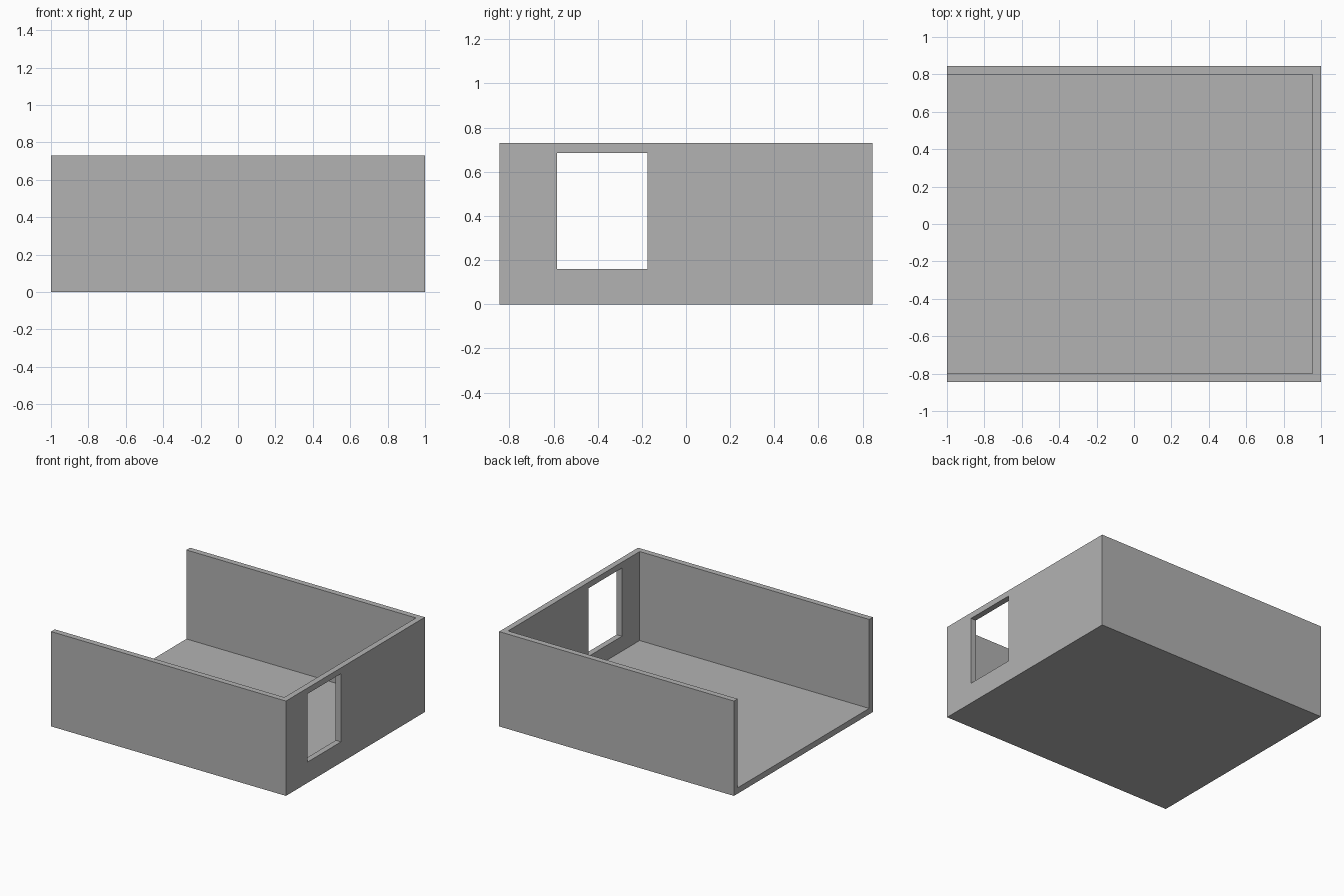
import bpy
import bmesh
from mathutils import Matrix, Vector

cube = bpy.data.objects.get("Cube")
if cube:
    bpy.data.objects.remove(cube, do_unlink=True)

# Overall size and shell thickness
LENGTH, WIDTH, HEIGHT = 2.0, 1.69, 0.73
WALL = 0.045

grey = bpy.data.materials.new("plain grey")
grey.use_nodes = True
colour = (0.448, 0.448, 0.448, 1.0)
grey.diffuse_color = colour
grey.node_tree.nodes["Principled BSDF"].inputs["Base Color"].default_value = colour


def box(name, low, high):
    """Box object spanning two opposite corners."""
    low, high = Vector(low), Vector(high)
    bm = bmesh.new()
    place = Matrix.Translation((low + high) / 2) @ Matrix.Diagonal((high - low).to_4d())
    bmesh.ops.create_cube(bm, size=1, matrix=place)
    mesh = bpy.data.meshes.new(name)
    bm.to_mesh(mesh)
    bm.free()
    mesh.materials.append(grey)
    obj = bpy.data.objects.new(name, mesh)
    bpy.context.collection.objects.link(obj)
    return obj


def cut(target, cutter):
    """Subtract the cutter from the target, then discard it."""
    cutter.hide_render = True
    mod = target.modifiers.new("opening", 'BOOLEAN')
    mod.operation = 'DIFFERENCE'
    mod.solver = 'EXACT'
    mod.object = cutter
    bpy.context.view_layer.objects.active = target
    bpy.ops.object.modifier_apply(modifier=mod.name)
    bpy.data.objects.remove(cutter, do_unlink=True)


x, y = LENGTH / 2, WIDTH / 2

# Floor and three walls as one solid shell
room = box("room_shell", (-x, -y, 0), (x, y, HEIGHT))

# Interior, open at the top and along the right side
cut(room, box("interior_cutter", (-x - 0.5, -y + WALL, WALL),
              (x - WALL, y - WALL, HEIGHT + 0.5)))

# Window through the left wall
cut(room, box("window_cutter", (x - 0.2, -0.585, 0.16), (x + 0.2, -0.175, 0.685)))
